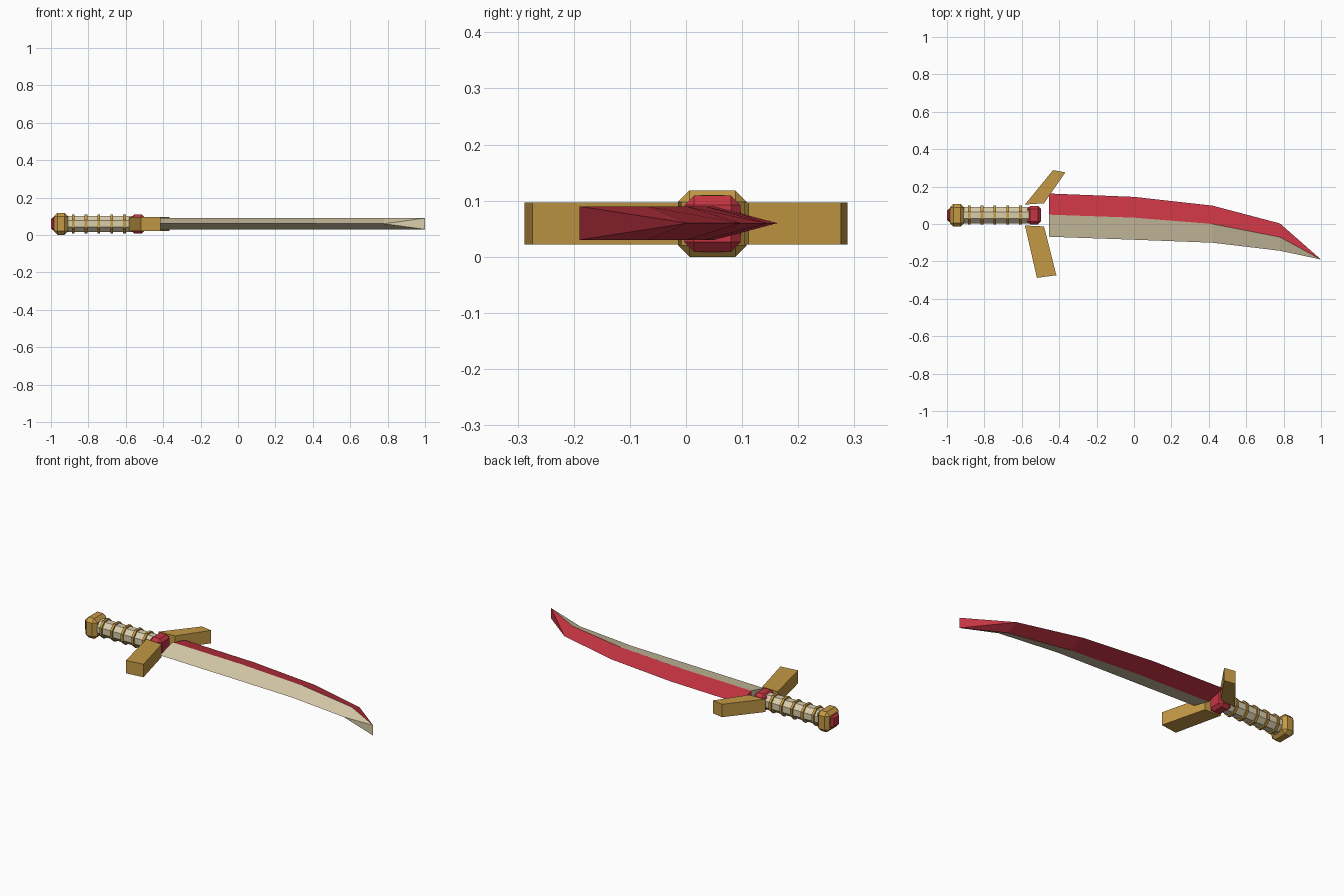
import bpy, bmesh, math
from mathutils import Matrix

if "Cube" in bpy.data.objects:
    bpy.data.objects.remove(bpy.data.objects["Cube"])


def material(name, rgb):
    m = bpy.data.materials.new(name)
    m.diffuse_color = (*rgb, 1)
    m.use_nodes = True
    m.node_tree.nodes["Principled BSDF"].inputs["Base Color"].default_value = m.diffuse_color
    return m


RED = material("crimson", (0.56, 0.035, 0.055))
BONE = material("bone", (0.70, 0.61, 0.41))
GOLD = material("gold", (0.55, 0.32, 0.06))
HY, HZ = 0.047, 0.059  # hilt axis


def finish(name, bm, *mats):
    bmesh.ops.recalc_face_normals(bm, faces=bm.faces)
    mesh = bpy.data.meshes.new(name)
    bm.to_mesh(mesh)
    bm.free()
    for m in mats:
        mesh.materials.append(m)
    ob = bpy.data.objects.new(name, mesh)
    bpy.context.collection.objects.link(ob)
    return ob


def chamfer_box(name, x0, x1, hy, hz, bevel, mat):
    bm = bmesh.new()
    bmesh.ops.create_cube(bm, size=1, matrix=Matrix.Translation(((x0 + x1) / 2, HY, HZ))
                          @ Matrix.Diagonal((x1 - x0, 2 * hy, 2 * hz, 1)))
    bmesh.ops.bevel(bm, geom=bm.edges[:], offset=bevel, segments=1, affect='EDGES')
    return finish(name, bm, mat)


def octagon(name, x0, x1, apothem, mat):
    bm = bmesh.new()
    r = apothem / math.cos(math.pi / 8)
    rot = Matrix.Rotation(math.pi / 2, 4, 'Y') @ Matrix.Rotation(math.pi / 8, 4, 'Z')
    bmesh.ops.create_cone(bm, cap_ends=True, segments=8, radius1=r, radius2=r, depth=x1 - x0,
                          matrix=Matrix.Translation(((x0 + x1) / 2, HY, HZ)) @ rot)
    return finish(name, bm, mat)


def slab(name, outline, z0, z1, mat):
    bm = bmesh.new()
    f = bm.faces.new([bm.verts.new((x, y, z0)) for x, y in outline])
    ext = bmesh.ops.extrude_face_region(bm, geom=[f])
    for v in ext["geom"]:
        if isinstance(v, bmesh.types.BMVert):
            v.co.z = z1
    return finish(name, bm, mat)


# Hilt: pommel, grip, rings and collar gem
chamfer_box("pommel_gem", -1.0, -0.95, 0.036, 0.036, 0.012, RED)
chamfer_box("pommel", -0.985, -0.908, 0.061, 0.059, 0.02, GOLD)
octagon("grip", -0.93, -0.56, 0.043, BONE)
for i in range(5):
    x = -0.881 + 0.0685 * i
    octagon(f"grip_ring_{i + 1}", x - 0.007, x + 0.007, 0.051, GOLD)
chamfer_box("collar_gem", -0.572, -0.497, 0.05, 0.05, 0.017, RED)

# Guard: two separate slanted arms
slab("guard_arm_back", [(-0.583, 0.104), (-0.481, 0.111), (-0.367, 0.276), (-0.433, 0.288)],
     0.022, 0.097, GOLD)
slab("guard_arm_front", [(-0.583, -0.008), (-0.481, -0.013), (-0.415, -0.274), (-0.519, -0.288)],
     0.022, 0.097, GOLD)

# Blade: diamond section (x, cutting edge y, ridge y, spine y) ending in an upright tip edge
stations = [(-0.455, 0.163, 0.050, -0.068), (0.0, 0.145, 0.034, -0.084),
            (0.42, 0.098, 0.0, -0.100), (0.78, 0.003, -0.070, -0.143)]
bm = bmesh.new()
rings = []
for x, edge, ridge, spine in stations:
    rings.append([bm.verts.new(p) for p in ((x, edge, 0.06), (x, ridge, 0.09),
                                            (x, spine, 0.06), (x, ridge, 0.03))])


def add(verts, slot):
    bm.faces.new(verts).material_index = slot


SLOT = (0, 1, 1, 0)  # red on the cutting side, bone on the spine side
for a, b in zip(rings, rings[1:]):
    for i in range(4):
        j = (i + 1) % 4
        add((a[i], a[j], b[j], b[i]), SLOT[i])
root, end = rings[0], rings[-1]
add((root[0], root[1], root[3]), 0)
add((root[1], root[2], root[3]), 1)
top, low = bm.verts.new((1.0, -0.19, 0.09)), bm.verts.new((1.0, -0.19, 0.03))
for side, slot in ((0, 0), (2, 1)):
    add((end[side], end[1], top), slot)
    add((end[side], end[3], low), slot)
    add((end[side], top, low), slot)
finish("blade", bm, RED, BONE)
